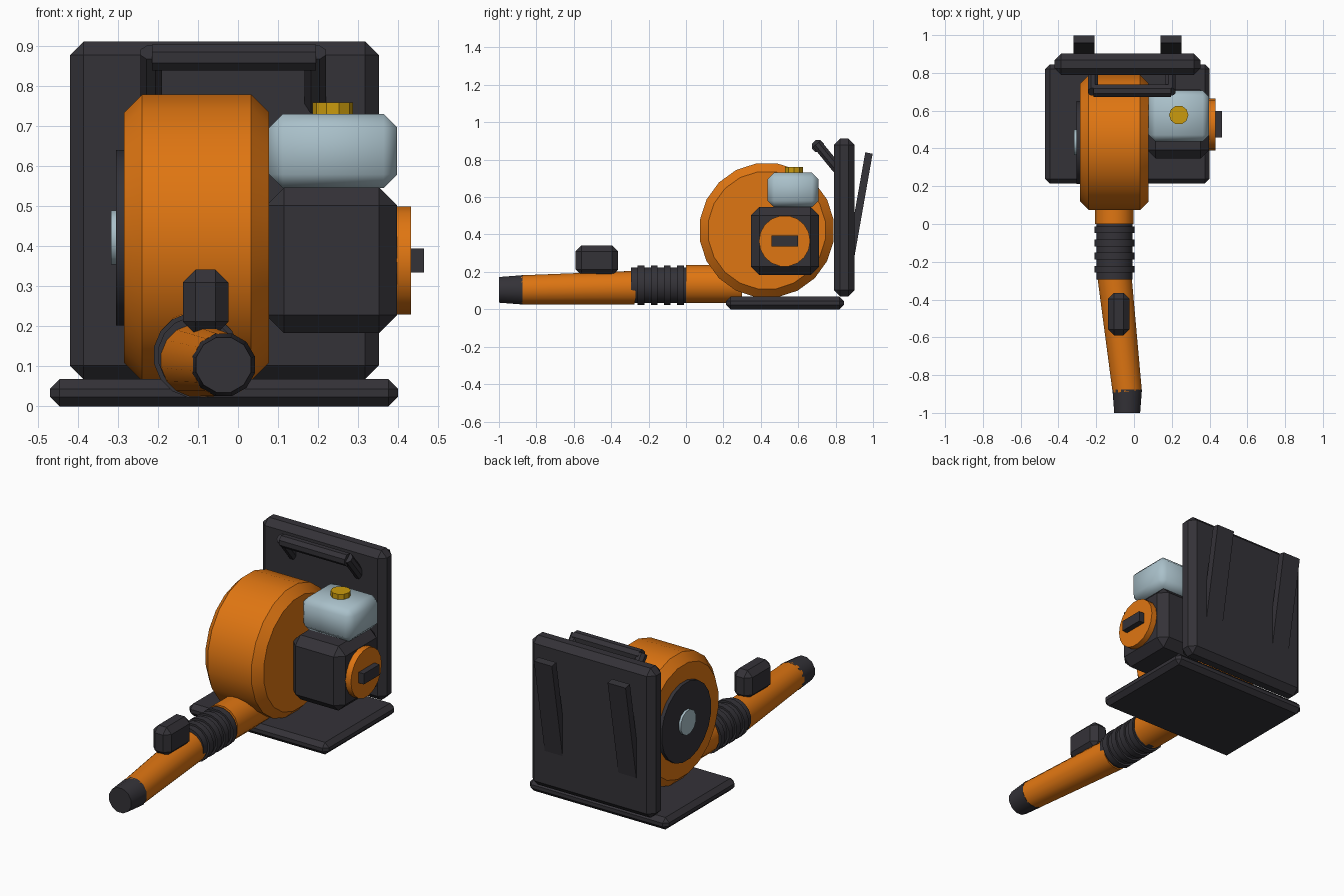
import bpy, bmesh, math
from mathutils import Vector, Matrix

if "Cube" in bpy.data.objects:
    bpy.data.objects.remove(bpy.data.objects["Cube"], do_unlink=True)


def material(name, rgb):
    m = bpy.data.materials.new(name)
    m.use_nodes = True
    m.diffuse_color = (*rgb, 1)
    m.node_tree.nodes["Principled BSDF"].inputs["Base Color"].default_value = (*rgb, 1)
    return m


ORANGE = material("orange", (0.74, 0.18, 0.006))
DARK = material("dark grey", (0.034, 0.032, 0.039))
PALE = material("pale blue", (0.40, 0.53, 0.59))
GOLD = material("gold", (0.60, 0.33, 0.004))


def finish(name, bm, mat, bevel=0.0, smooth=35):
    mesh = bpy.data.meshes.new(name)
    bm.to_mesh(mesh)
    bm.free()
    mesh.materials.append(mat)
    ob = bpy.data.objects.new(name, mesh)
    bpy.context.collection.objects.link(ob)
    if bevel:
        mod = ob.modifiers.new("chamfer", "BEVEL")
        mod.width = bevel
        mod.segments = 1
        mod.limit_method = "ANGLE"
        mod.angle_limit = math.radians(40)
        mod.use_clamp_overlap = True
        bpy.context.view_layer.update()
        baked = bpy.data.meshes.new_from_object(
            ob.evaluated_get(bpy.context.evaluated_depsgraph_get()))
        ob.modifiers.clear()
        ob.data = baked
    bpy.ops.object.select_all(action="DESELECT")
    ob.select_set(True)
    bpy.context.view_layer.objects.active = ob
    bpy.ops.object.shade_smooth_by_angle(angle=math.radians(smooth))
    return ob


def box(name, x, y, z, mat, bevel=0.0, tilt=0.0, smooth=35):
    """Box given by its (min, max) on each axis, tilted in degrees about x."""
    lows, highs = Vector((x[0], y[0], z[0])), Vector((x[1], y[1], z[1]))
    place = (Matrix.Translation((lows + highs) / 2)
             @ Matrix.Rotation(math.radians(tilt), 4, "X")
             @ Matrix.Diagonal((*(highs - lows), 1)))
    bm = bmesh.new()
    bmesh.ops.create_cube(bm, size=1, matrix=place)
    return finish(name, bm, mat, bevel, smooth)


def rod(name, start, end, r1, r2, sides, mat, bevel=0.0):
    """Cylinder or cone between two points, with a flat facet on top."""
    a, b = Vector(start), Vector(end)
    turn = (b - a).to_track_quat("Z", "Y").to_matrix().to_4x4()
    place = (Matrix.Translation((a + b) / 2) @ turn
             @ Matrix.Rotation(math.pi / sides, 4, "Z"))
    bm = bmesh.new()
    bmesh.ops.create_cone(bm, cap_ends=True, segments=sides, radius1=r1,
                          radius2=r2, depth=(b - a).length, matrix=place)
    return finish(name, bm, mat, bevel)


# Frame: base plate, back plate and shoulder straps
box("base_plate", (-0.47, 0.40), (0.215, 0.845), (0, 0.068), DARK, 0.024)
box("back_plate", (-0.42, 0.352), (0.79, 0.902), (0.068, 0.912), DARK, 0.034)
for side, x in (("right", -0.265), ("left", 0.195)):
    box(side + "_strap", (x - 0.056, x + 0.056), (0.906, 0.946), (0.24, 0.84), DARK, tilt=-10)

# Carrying handle
rod("handle_bar", (-0.215, 0.705, 0.872), (0.195, 0.705, 0.872), 0.035, 0.035, 8, DARK)
for side, x in (("right", -0.217), ("left", 0.193)):
    rod(side + "_handle_arm", (x, 0.70, 0.885), (x, 0.81, 0.75), 0.029, 0.029, 8, DARK)

# Fan housing with intake
FAN_Y, FAN_Z = 0.432, 0.422
rod("fan_housing", (-0.285, FAN_Y, FAN_Z), (0.078, FAN_Y, FAN_Z), 0.362, 0.362, 20, ORANGE, 0.045)
rod("intake_grille", (-0.305, FAN_Y, FAN_Z), (-0.27, FAN_Y, FAN_Z), 0.222, 0.222, 20, DARK)
rod("intake_hub", (-0.318, FAN_Y, FAN_Z), (-0.29, FAN_Y, FAN_Z), 0.07, 0.07, 12, PALE)

# Engine, recoil starter and fuel tank
box("engine", (0.07, 0.398), (0.347, 0.711), (0.183, 0.547), DARK, 0.045)
rod("starter_disc", (0.38, 0.527, 0.365), (0.432, 0.527, 0.365), 0.137, 0.137, 18, ORANGE)
box("starter_grip", (0.425, 0.465), (0.458, 0.598), (0.335, 0.395), DARK)
box("fuel_tank", (0.078, 0.398), (0.437, 0.708), (0.546, 0.731), PALE, 0.034, smooth=50)
rod("fuel_cap", (0.237, 0.577, 0.72), (0.237, 0.577, 0.76), 0.051, 0.051, 10, GOLD)

# Outlet and flexible bellows
X, Z = -0.104, 0.128
rod("outlet_pipe", (X, 0.30, 0.135), (X, 0.0, 0.135), 0.104, 0.104, 16, ORANGE)
rod("bellows_core", (X, 0.022, Z), (X, -0.295, Z), 0.097, 0.097, 16, DARK)
for i in range(4):
    y = -0.03 - 0.07 * i
    rod("bellows_ring_%d" % (i + 1), (X, y + 0.018, Z), (X, y - 0.018, Z), 0.108, 0.108, 16, DARK)

# Blower tube, nozzle and control grip
rod("blower_tube", (-0.103, -0.28, 0.115), (-0.036, -0.885, 0.104), 0.092, 0.079, 16, ORANGE)
rod("nozzle", (-0.036, -0.875, 0.104), (-0.036, -1.0, 0.104), 0.081, 0.071, 12, DARK)
box("control_grip", (-0.138, -0.024), (-0.59, -0.364), (0.18, 0.342), DARK, 0.032)
